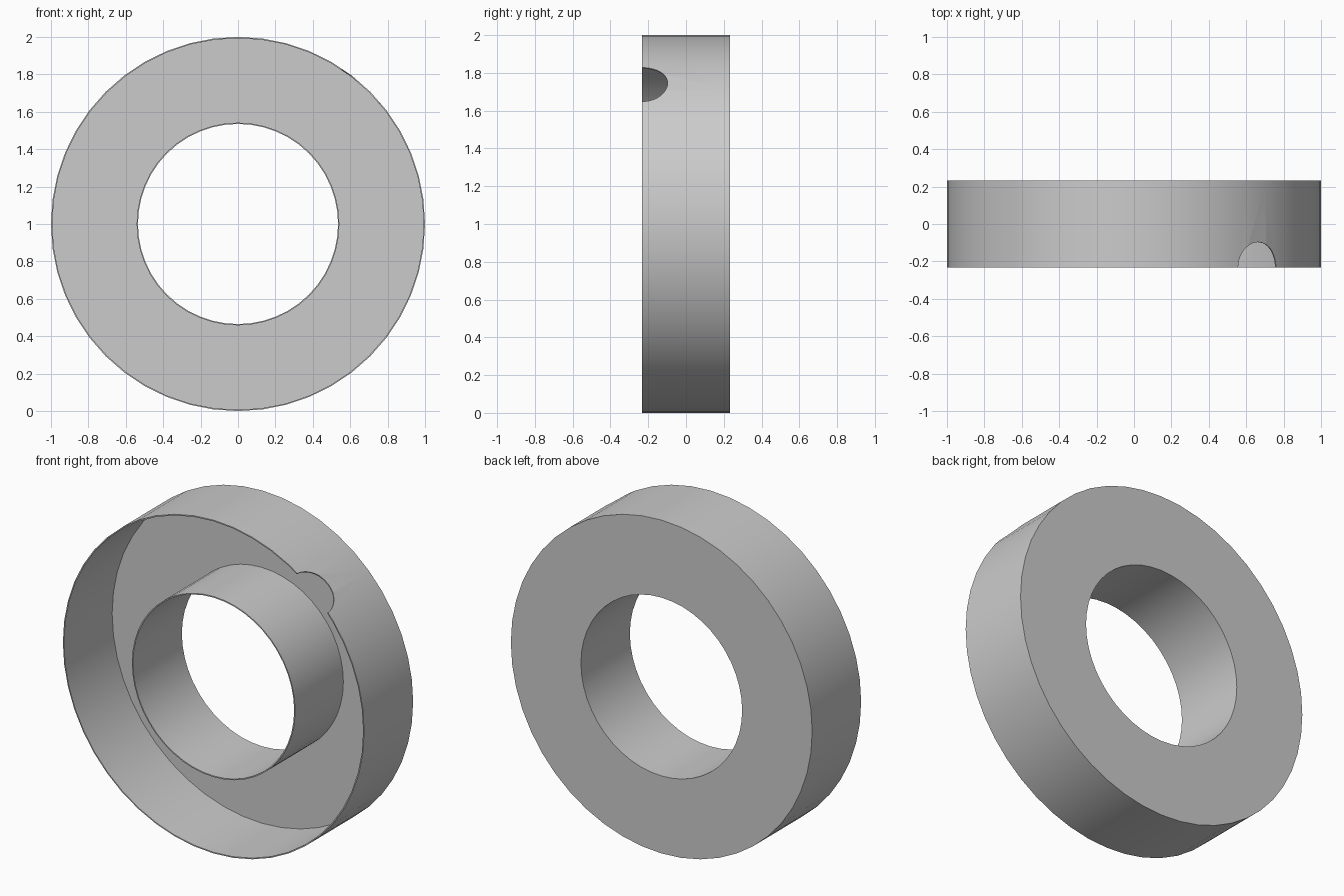
import bpy, bmesh, math
from mathutils import Matrix, Vector

if "Cube" in bpy.data.objects:
    bpy.data.objects.remove(bpy.data.objects["Cube"], do_unlink=True)

R_OUT, R_IN, HALF, WALL = 1.0, 0.535, 0.232, 0.007
SEGMENTS = 48
CENTRE = Vector((0, 0, R_OUT))

grey = bpy.data.materials.new("plain grey")
grey.use_nodes = True
colour = (0.6, 0.6, 0.6, 1)
grey.diffuse_color = colour
grey.node_tree.nodes["Principled BSDF"].inputs["Base Color"].default_value = colour


def make_object(name, bm):
    bmesh.ops.recalc_face_normals(bm, faces=bm.faces)
    mesh = bpy.data.meshes.new(name)
    bm.to_mesh(mesh)
    bm.free()
    mesh.materials.append(grey)
    obj = bpy.data.objects.new(name, mesh)
    bpy.context.collection.objects.link(obj)
    return obj


# Ring channel: thin U-shaped section, open to the front, revolved about y
profile = [(R_OUT, -HALF), (R_OUT, HALF), (R_IN, HALF), (R_IN, -HALF),
           (R_IN + WALL, -HALF), (R_IN + WALL, HALF - WALL),
           (R_OUT - WALL, HALF - WALL), (R_OUT - WALL, -HALF)]
bm = bmesh.new()
verts = [bm.verts.new(CENTRE + Vector((r, y, 0))) for r, y in profile]
edges = [bm.edges.new((v, verts[i - 1])) for i, v in enumerate(verts)]
bmesh.ops.spin(bm, geom=verts + edges, cent=CENTRE, axis=(0, 1, 0),
               angle=math.tau, steps=SEGMENTS, use_merge=True)
bmesh.ops.remove_doubles(bm, verts=bm.verts, dist=0.0001)
ring = make_object("ring_channel", bm)

# Round notch in the front rim of the outer wall
angle = math.radians(48.3)
direction = Vector((math.cos(angle), 0, math.sin(angle)))
place = Matrix.Translation(CENTRE + direction + Vector((0, -HALF, 0)))
turn = Vector((0, 0, 1)).rotation_difference(direction).to_matrix().to_4x4()
bm = bmesh.new()
bmesh.ops.create_cone(bm, cap_ends=True, segments=48, radius1=0.135,
                      radius2=0.135, depth=0.4, matrix=place @ turn)
cutter = make_object("notch_cutter", bm)
cutter.hide_render = True

cut = ring.modifiers.new("notch", "BOOLEAN")
cut.operation = "DIFFERENCE"
cut.solver = "EXACT"
cut.object = cutter

bpy.ops.object.select_all(action="DESELECT")
ring.select_set(True)
bpy.context.view_layer.objects.active = ring
bpy.ops.object.modifier_apply(modifier=cut.name)
bpy.data.objects.remove(cutter, do_unlink=True)
bpy.ops.object.shade_smooth_by_angle(angle=math.radians(30))
